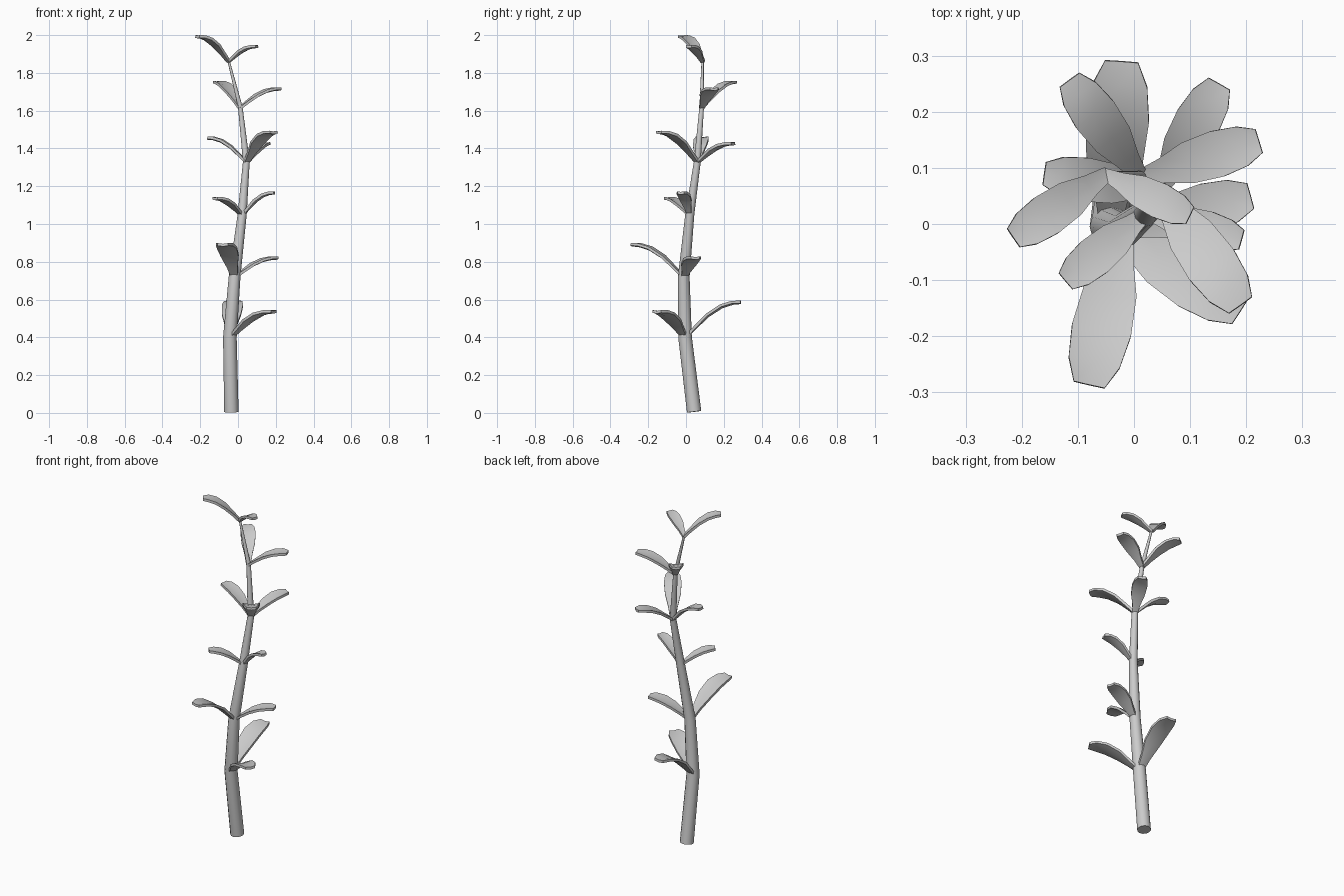
import bpy, bmesh, math
from mathutils import Vector

cube = bpy.data.objects.get("Cube")
if cube:
    bpy.data.objects.remove(cube)

grey = bpy.data.materials.new("plain_grey")
grey.use_nodes = True
COLOUR = (0.6, 0.6, 0.6, 1)
grey.diffuse_color = COLOUR
grey.node_tree.nodes["Principled BSDF"].inputs["Base Color"].default_value = COLOUR


def finish(name, bm, angle):
    bmesh.ops.recalc_face_normals(bm, faces=bm.faces)
    mesh = bpy.data.meshes.new(name)
    bm.to_mesh(mesh)
    bm.free()
    mesh.materials.append(grey)
    obj = bpy.data.objects.new(name, mesh)
    bpy.context.collection.objects.link(obj)
    bpy.ops.object.select_all(action='DESELECT')
    obj.select_set(True)
    bpy.context.view_layer.objects.active = obj
    bpy.ops.object.shade_smooth_by_angle(angle=math.radians(angle))
    return obj


def loft(bm, rings):
    """Skin a list of equal rings and cap both ends."""
    rings = [[bm.verts.new(p) for p in ring] for ring in rings]
    n = len(rings[0])
    for a, b in zip(rings, rings[1:]):
        for i in range(n):
            j = (i + 1) % n
            bm.faces.new((a[i], a[j], b[j], b[i]))
    bm.faces.new(rings[0])
    bm.faces.new(rings[-1])


# Stem: bent tapering tube, one joint per leaf node (centre, radius)
JOINTS = [((-.035, .043, .006), .038), ((-.043, -.005, .4), .036),
          ((-.018, -.012, .72), .031), ((.022, .02, 1.05), .024),
          ((.044, .06, 1.33), .018), ((.012, .083, 1.62), .012),
          ((-.05, .088, 1.865), .006)]
centres = [Vector(c) for c, r in JOINTS]
SIDES = 12
rings = []
for k, (c, r) in enumerate(JOINTS):
    axis = (centres[min(k + 1, len(centres) - 1)] - centres[max(k - 1, 0)]).normalized()
    u = Vector((0, 1, 0)).cross(axis).normalized()
    v = axis.cross(u)
    rings.append([centres[k] + r * (u * math.cos(a) + v * math.sin(a))
                  for a in (math.tau * i / SIDES for i in range(SIDES))])
bm = bmesh.new()
loft(bm, rings)
finish("stem", bm, 40)

# Leaf outline: distance, rise and half width as shares of the full size
OUTLINE = [(0, 0, .06), (.2, .32, .1), (.42, .64, .17), (.66, .88, .19),
           (.86, .98, .165), (1, 1, .1)]
THICK = .014


def leaf(name, base, tip):
    run = Vector((tip[0] - base.x, tip[1] - base.y, 0))
    rise = tip[2] - base.z
    size = run.length
    side = Vector((-run.y, run.x, 0)).normalized()
    mid = [base + run * d + Vector((0, 0, rise * h - .007)) for d, h, w in OUTLINE]
    rings = []
    for k, (d, h, w) in enumerate(OUTLINE):
        along = (mid[min(k + 1, len(mid) - 1)] - mid[max(k - 1, 0)]).normalized()
        up = along.cross(side).normalized()
        half = side * w * size
        cup = up * w * size * .15
        t = up * THICK / 2
        c = mid[k]
        rings.append([c - half + cup - t, c - t, c + half + cup - t,
                      c + half + cup + t, c + t, c - half + cup + t])
    bm = bmesh.new()
    loft(bm, rings)
    finish(name, bm, 45)


# Leaf tips at each stem joint, from low to high
TIPS = {1: [(.19, -.155, .54), (-.022, .29, .59)],
        2: [(-.08, -.287, .895), (.208, .05, .825)],
        3: [(-.122, -.102, 1.14), (.192, -.028, 1.17)],
        4: [(-.16, .09, 1.46), (.19, -.145, 1.49), (.152, .25, 1.43)],
        5: [(.223, .148, 1.72), (-.115, .257, 1.755)],
        6: [(-.215, -.025, 1.997), (.1, .015, 1.945)]}
for joint, tips in TIPS.items():
    for i, tip in enumerate(tips):
        leaf(f"leaf_{joint}_{i + 1}", centres[joint], tip)
